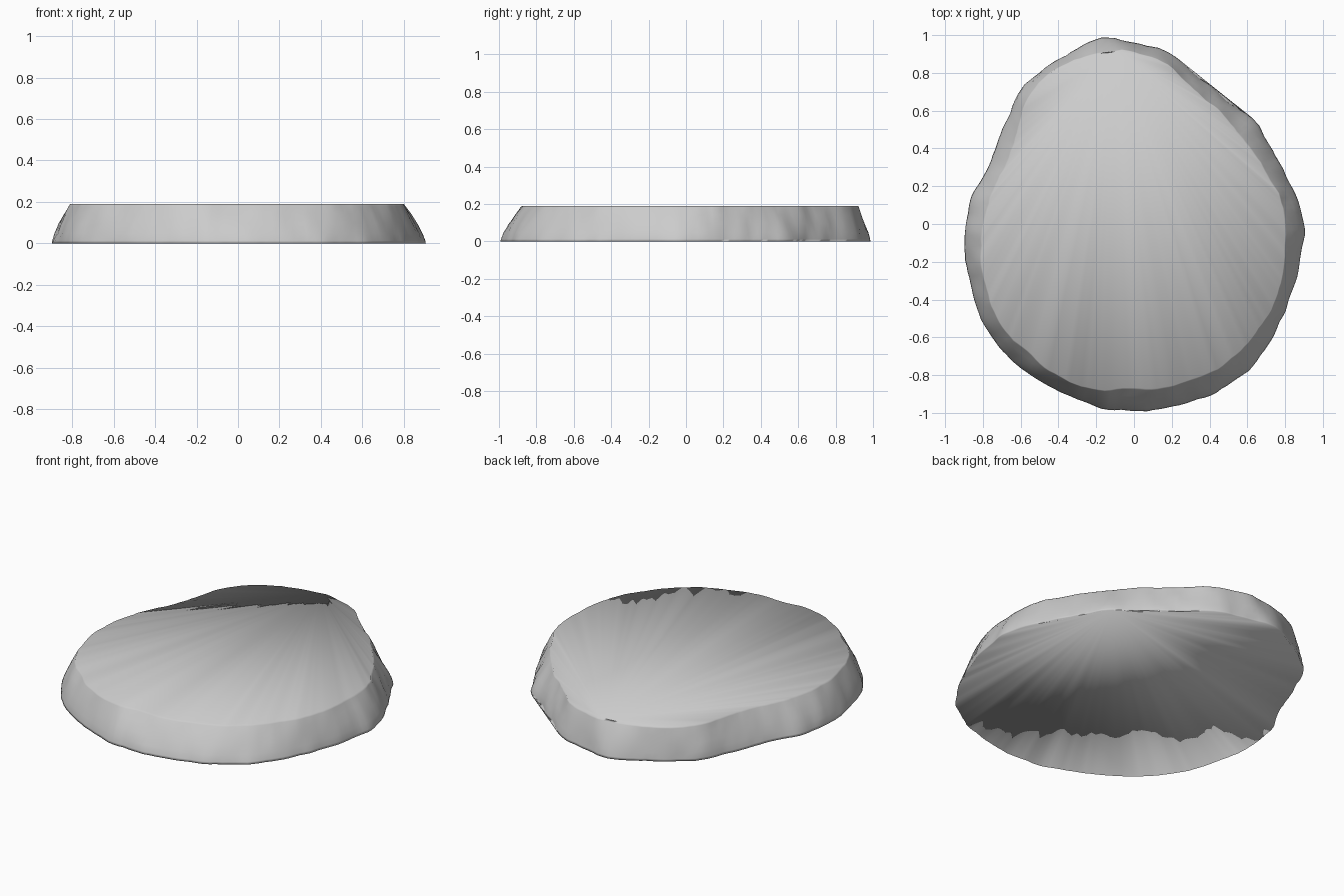
import bpy
import bmesh
from math import cos, sin, tau, radians
from mathutils import Vector, noise

cube = bpy.data.objects.get("Cube")
if cube:
    bpy.data.objects.remove(cube, do_unlink=True)

HEIGHT = 0.19
SEGMENTS = 180

# Radii of the slab measured every ten degrees, counter-clockwise from +x
FOOT_RADII = [.90, .87, .84, .83, .84, .82, .83, .87, .93, .96, 1.0, .97,
              .95, .93, .87, .84, .83, .87, .89, .91, .92, .95, .96, .97,
              .97, .97, .99, .99, .99, .99, .99, .98, .95, .92, .91, .90]
RIM_RADII = [.80, .78, .75, .73, .73, .74, .76, .80, .87, .91, .92, .92,
             .91, .87, .80, .75, .75, .77, .80, .82, .84, .87, .88, .88,
             .89, .90, .89, .87, .88, .88, .88, .87, .86, .85, .83, .81]


def make_material(name, value):
    material = bpy.data.materials.new(name)
    material.use_nodes = True
    colour = (value, value, value, 1)
    material.diffuse_color = colour
    material.node_tree.nodes["Principled BSDF"].inputs["Base Color"].default_value = colour
    return material


def smooth_radius(radii, turn):
    """Read a closed list of radii with a smooth curve through every entry."""
    place = turn * len(radii)
    index = int(place)
    f = place - index
    a, b, c, d = (radii[(index + step) % len(radii)] for step in (-1, 0, 1, 2))
    return b + f * (c - a + f * (2*a - 5*b + 4*c - d + f * (3*(b - c) + d - a))) / 2


def wall_point(turn, level):
    """A point on the chipped, slightly bulging wall; level runs foot to rim."""
    angle = turn * tau
    foot = smooth_radius(FOOT_RADII, turn)
    rim = smooth_radius(RIM_RADII, turn)
    radius = foot + (rim - foot) * level ** 1.35
    direction = Vector((cos(angle), sin(angle), 0))
    chips = noise.noise(direction * 9 + Vector((0, 0, level * 1.5)))
    grit = noise.noise(direction * 25 + Vector((0, 0, level * 3)))
    radius += chips * 0.008 + grit * 0.004
    return direction * radius + Vector((0, 0, HEIGHT * level))


def fan_cap(bm, ring, apex_degrees, upward):
    """Close a ring with triangles spreading from one vertex on its edge."""
    start = round(radians(apex_degrees) / tau * SEGMENTS)
    ordered = ring[start:] + ring[:start]
    for first, second in zip(ordered[1:], ordered[2:]):
        corners = (ordered[0], first, second)
        bm.faces.new(corners if upward else corners[::-1])


# Stone slab: stacked wall rings closed by a flat top and a flat underside
bm = bmesh.new()
levels = [0, 0.07, 0.25, 0.5, 0.75, 0.95, 1]
rings = [[bm.verts.new(wall_point(i / SEGMENTS, level)) for i in range(SEGMENTS)]
         for level in levels]
for lower, upper in zip(rings, rings[1:]):
    for i in range(SEGMENTS):
        j = (i + 1) % SEGMENTS
        bm.faces.new((lower[i], lower[j], upper[j], upper[i]))
fan_cap(bm, rings[-1], 96, True)
fan_cap(bm, rings[0], 42, False)

# The worn stone is shaded smoothly over its rim
for face in bm.faces:
    face.smooth = True

mesh = bpy.data.meshes.new("stone_slab")
bm.to_mesh(mesh)
bm.free()
mesh.materials.append(make_material("pale grey stone", 0.6))
slab = bpy.data.objects.new("stone_slab", mesh)
bpy.context.collection.objects.link(slab)
